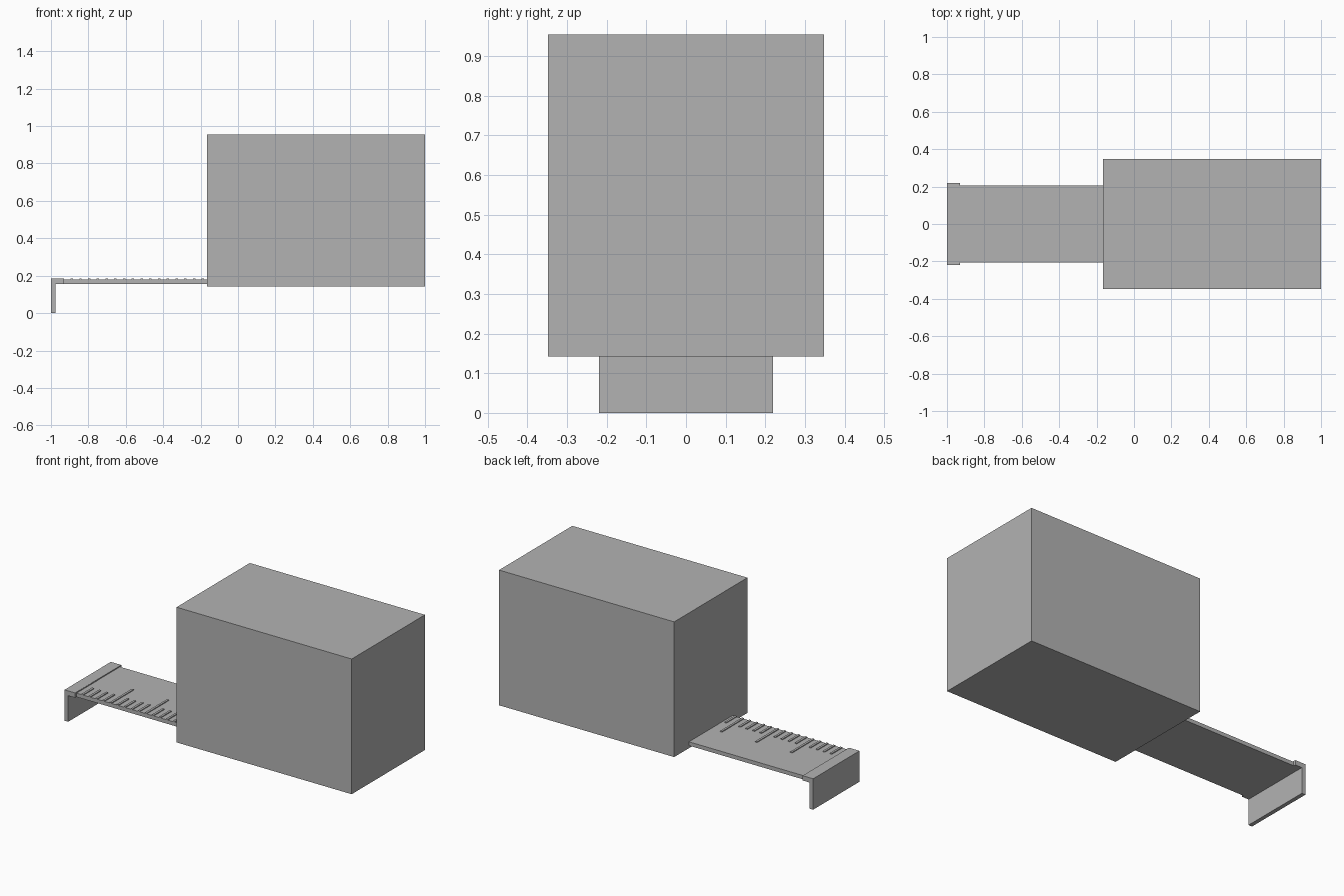
import bpy
import bmesh
from mathutils import Matrix, Vector

cube = bpy.data.objects.get("Cube")
if cube:
    bpy.data.objects.remove(cube, do_unlink=True)

grey = bpy.data.materials.new("plain grey")
grey.use_nodes = True
colour = (0.45, 0.45, 0.45, 1)
grey.diffuse_color = colour
grey.node_tree.nodes["Principled BSDF"].inputs["Base Color"].default_value = colour


def add_box(bm, low, high):
    low, high = Vector(low), Vector(high)
    matrix = Matrix.Translation((low + high) / 2) @ Matrix.Diagonal((*(high - low), 1))
    bmesh.ops.create_cube(bm, size=1, matrix=matrix)


def finish(name, bm):
    bmesh.ops.recalc_face_normals(bm, faces=bm.faces)
    mesh = bpy.data.meshes.new(name)
    bm.to_mesh(mesh)
    bm.free()
    mesh.materials.append(grey)
    obj = bpy.data.objects.new(name, mesh)
    bpy.context.collection.objects.link(obj)


# Main case
CASE_X = -0.165
bm = bmesh.new()
add_box(bm, (CASE_X, -0.348, 0.142), (1, 0.348, 0.955))
finish("case", bm)

# Flat blade coming out of the case
HOOK_X, BLADE_Y, BLADE_TOP, BLADE_BOTTOM = -0.93, 0.207, 0.18, 0.157
bm = bmesh.new()
add_box(bm, (HOOK_X, -BLADE_Y, BLADE_BOTTOM), (CASE_X, BLADE_Y, BLADE_TOP))
finish("blade", bm)

# L-shaped end hook, extruded across the blade
HOOK_Y, HOOK_TOP = 0.22, 0.186
profile = [(-1, 0), (-0.976, 0), (-0.976, BLADE_BOTTOM),
           (HOOK_X, BLADE_BOTTOM), (HOOK_X, HOOK_TOP), (-1, HOOK_TOP)]
bm = bmesh.new()
face = bm.faces.new([bm.verts.new((x, -HOOK_Y, z)) for x, z in profile])
side = bmesh.ops.extrude_face_region(bm, geom=[face])
verts = [v for v in side["geom"] if isinstance(v, bmesh.types.BMVert)]
bmesh.ops.translate(bm, verts=verts, vec=(0, 2 * HOOK_Y, 0))
finish("end_hook", bm)

# Raised scale marks along the front edge, every fifth one long
bm = bmesh.new()
for i in range(17):
    x = -0.937 + 0.0467 * i
    length = 0.21 if i % 5 == 0 else 0.1
    add_box(bm, (x - 0.005, -BLADE_Y, BLADE_TOP - 0.003),
            (x + 0.008, -BLADE_Y + length, 0.185))
finish("scale_marks", bm)
